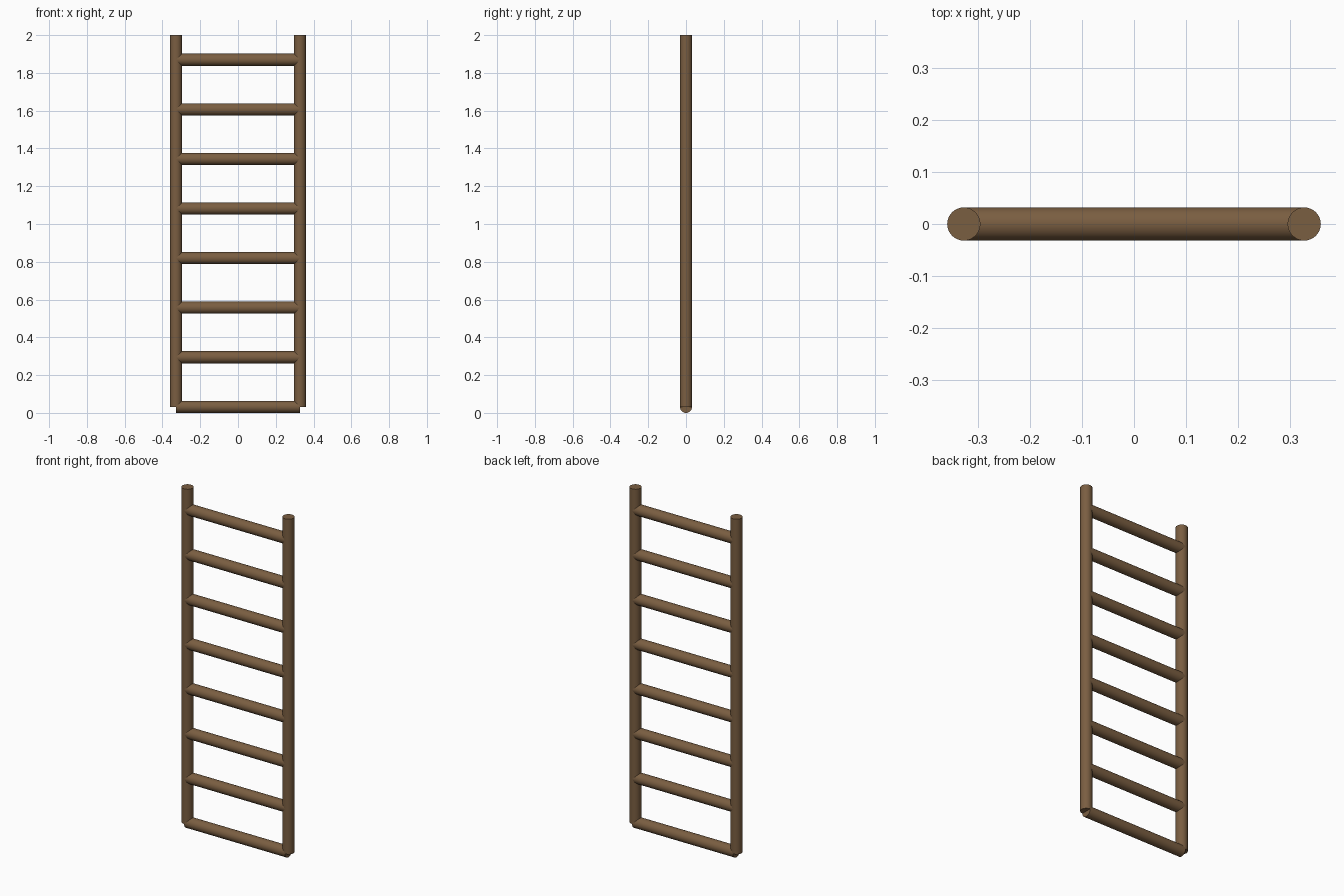
import bpy, math

if "Cube" in bpy.data.objects:
    bpy.data.objects.remove(bpy.data.objects["Cube"])

R = 0.032          # pole radius
HALF = 0.328       # rail centre distance from the middle
STEP = 0.2625      # rung spacing

wood = bpy.data.materials.new("brown wood")
wood.diffuse_color = (0.195, 0.112, 0.053, 1)
wood.use_nodes = True
wood.node_tree.nodes["Principled BSDF"].inputs["Base Color"].default_value = wood.diffuse_color


def pole(name, length, location, rotation=(0, 0, 0)):
    bpy.ops.mesh.primitive_cylinder_add(vertices=32, radius=R, depth=length,
                                        location=location, rotation=rotation)
    ob = bpy.context.object
    ob.name = name
    ob.data.materials.append(wood)
    bpy.ops.object.shade_smooth_by_angle(angle=math.radians(30))


# Side rails, starting at the centre line of the lowest rung
for side, label in ((-1, "left"), (1, "right")):
    pole(label + "_rail", 2 - R, (side * HALF, 0, (2 + R) / 2))

# Evenly spaced rungs, running between the rail centres
for i in range(8):
    pole(f"rung_{i + 1}", 2 * HALF, (0, 0, R + i * STEP), (0, math.pi / 2, 0))
